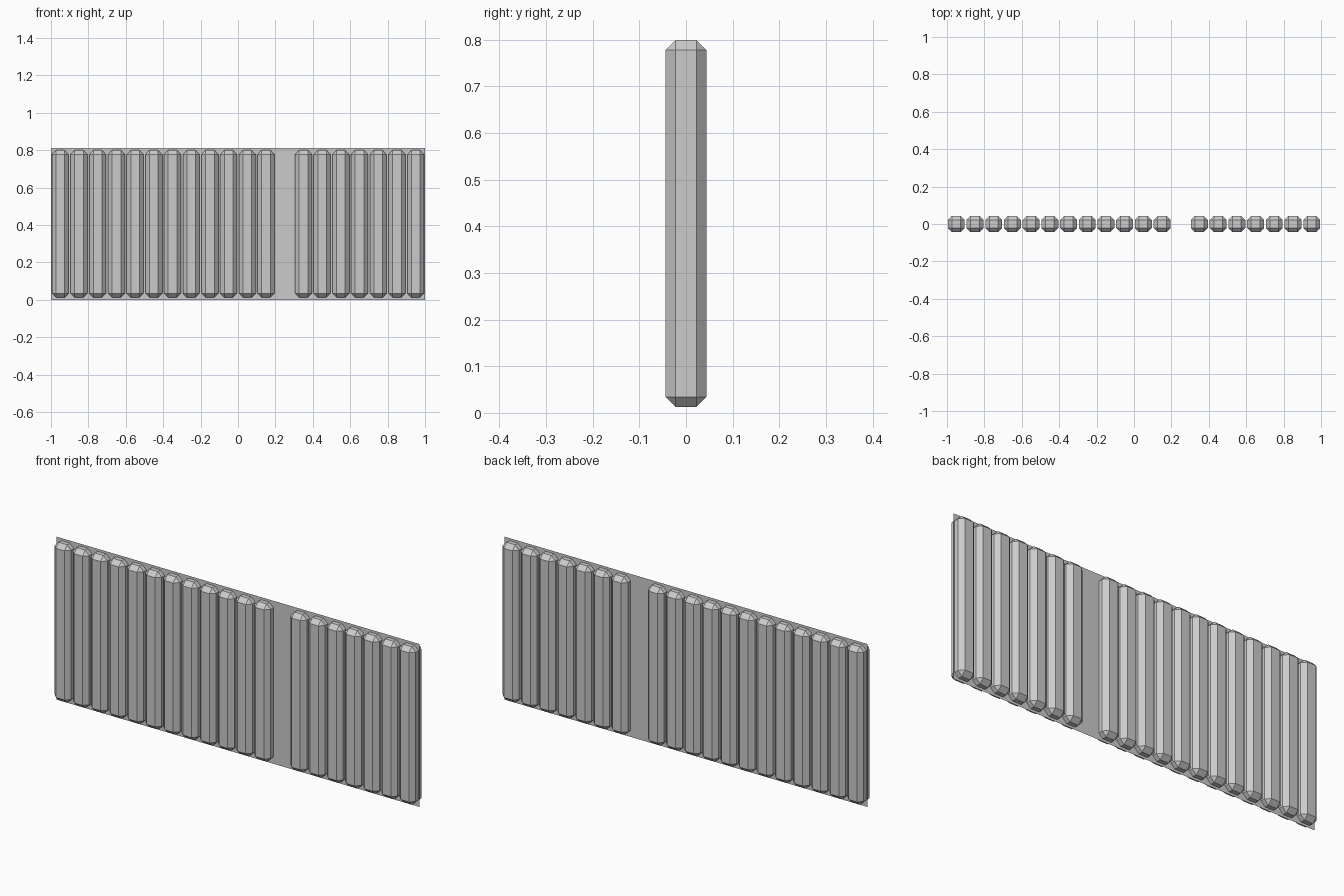
import bpy, bmesh

if "Cube" in bpy.data.objects:
    bpy.data.objects.remove(bpy.data.objects["Cube"])

HEIGHT = 0.812                    # panel height
BAR = (0.09, 0.0876, 0.787)       # bar size before chamfering
CHAMFER = 0.0218


def finish(bm, name):
    mesh = bpy.data.meshes.new(name)
    bm.to_mesh(mesh)
    bm.free()
    obj = bpy.data.objects.new(name, mesh)
    bpy.context.collection.objects.link(obj)
    return obj


# thin backing sheet running through the middle of the bars
bm = bmesh.new()
corners = [(-1, 0, 0), (1, 0, 0), (1, 0, HEIGHT), (-1, 0, HEIGHT)]
bm.faces.new([bm.verts.new(c) for c in corners])
finish(bm, "panel_sheet")

# one chamfered upright bar, shared by every slot
bm = bmesh.new()
bmesh.ops.create_cube(bm, size=1)
bmesh.ops.scale(bm, vec=BAR, verts=bm.verts)
bmesh.ops.bevel(bm, geom=bm.edges[:], offset=CHAMFER, offset_type='OFFSET',
                segments=1, affect='EDGES')
first = finish(bm, "upright_bar")

# twenty slots with one left empty
slots = [i for i in range(20) if i != 12]
for n, i in enumerate(slots):
    bar = first
    if n:
        bar = bpy.data.objects.new("upright_bar", first.data)
        bpy.context.collection.objects.link(bar)
    bar.location = (-0.95 + 0.1 * i, 0, HEIGHT / 2)
